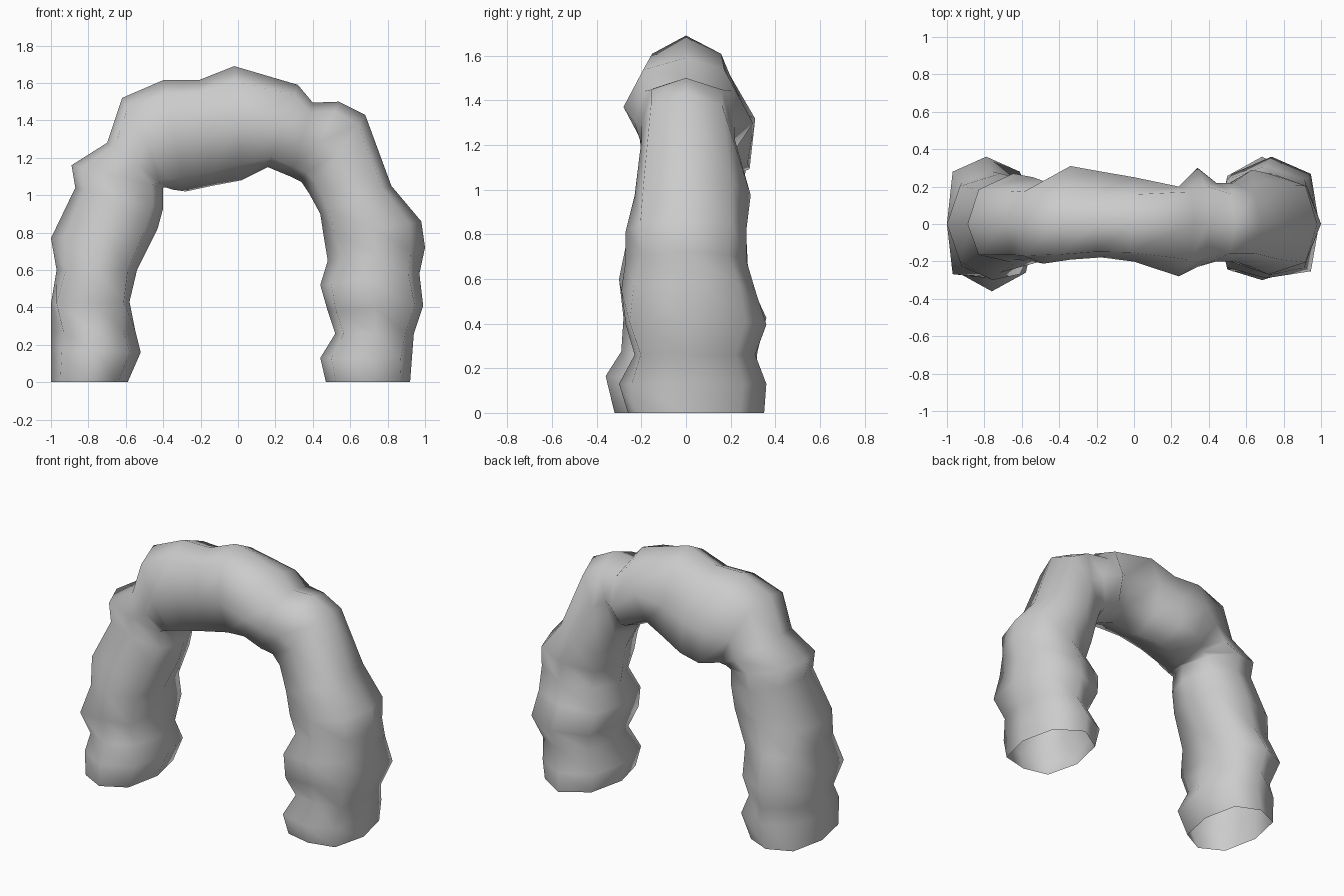
import bpy
import bmesh
import math

cube = bpy.data.objects.get("Cube")
if cube:
    bpy.data.objects.remove(cube)

SIDES = 8

# Cross-sections along each part of the arch, from foot to foot:
# outer x, outer z, inner x, inner z, front y, back y, roundness (low is boxy)
RIGHT_LEG = [
    (-1, 0, -.59, 0, -.32, .3),
    (-1, .17, -.52, .16, -.36, .31),
    (-1, .27, -.55, .28, -.29, .32, 1),
    (-1, .42, -.58, .43, -.28, .36, .45),
    (-.97, .6, -.54, .6, -.3, .28, .75),
    (-1, .77, -.43, .82, -.26, .27),
    (-.87, 1.04, -.4, .93, -.21, .25),
    (-.89, 1.16, -.4, 1.04, -.19, .27),
    (-.7, 1.28, -.38, 1.04, -.2, .25),
]
SPAN = [
    (-.62, 1.52, -.35, 1.03, -.22, .23, .7),
    (-.4, 1.615, -.28, 1.02, -.24, .31),
    (-.21, 1.615, -.14, 1.05, -.23, .28),
    (-.02, 1.69, .02, 1.08, -.23, .25, .9),
    (.32, 1.59, .16, 1.15, -.28, .2),
    (.4, 1.495, .28, 1.1, -.23, .3, .9),
]
LEFT_LEG = [
    (.54, 1.5, .34, 1.07, -.2, .22),
    (.68, 1.43, .38, 1.01, -.2, .22),
    (.82, 1.05, .44, .9, -.23, .29),
    (.98, .86, .46, .77, -.27, .27),
    (1, .72, .48, .65, -.27, .27, 1),
    (.97, .58, .44, .52, -.29, .31, .7),
    (.99, .41, .48, .38, -.27, .36, .55),
    (.94, .26, .52, .26, -.23, .31, .7),
    (.93, .13, .44, .13, -.3, .36),
    (.92, 0, .47, 0, -.26, .35),
]


def bend(value, power):
    """Reshape a unit-circle coordinate to make the section boxier."""
    return math.copysign(abs(value) ** power, value)


def section_points(ox, oz, ix, iz, front, back, roundness=.8):
    """Ring between the outer and inner edge of the arch."""
    middle = (front + back) / 2
    # The span left of the crown has a narrow top and a wide keel set to the back
    sag = min(1, max(0, 1.6 - abs((ox + ix) / 2 + .2) / .2))
    for i in range(SIDES):
        angle = math.tau * i / SIDES
        across = bend(math.cos(angle), roundness if abs(math.cos(angle)) > .1 else 1)
        depth = bend(math.sin(angle), roundness)
        if across > .1:
            depth *= 1 - .2 * sag
        elif across > -.1 and depth < 0:
            depth *= 1 - .2 * sag
        edge = .1 * sag if across < 0 else 0
        y = middle + (edge - middle) * abs(across) + depth * (back - front) / 2
        blend = (1 - across) / 2
        yield ox + (ix - ox) * blend, min(max(y, front), back), oz + (iz - oz) * blend


def make_material(name, colour):
    mat = bpy.data.materials.new(name)
    mat.use_nodes = True
    mat.diffuse_color = colour
    mat.node_tree.nodes["Principled BSDF"].inputs["Base Color"].default_value = colour
    return mat


# Stone arch skinned over the cross-sections, open under both feet
bm = bmesh.new()
rings = [[bm.verts.new(p) for p in section_points(*s)]
         for s in RIGHT_LEG + SPAN + LEFT_LEG]
for ring, following in zip(rings, rings[1:]):
    for i in range(SIDES):
        j = (i + 1) % SIDES
        bm.faces.new((ring[i], ring[j], following[j], following[i]))
bmesh.ops.recalc_face_normals(bm, faces=bm.faces)

mesh = bpy.data.meshes.new("stone_arch")
bm.to_mesh(mesh)
bm.free()
arch = bpy.data.objects.new("stone_arch", mesh)
bpy.context.collection.objects.link(arch)
mesh.materials.append(make_material("grey stone", (0.6, 0.6, 0.6, 1)))
mesh.shade_smooth()
